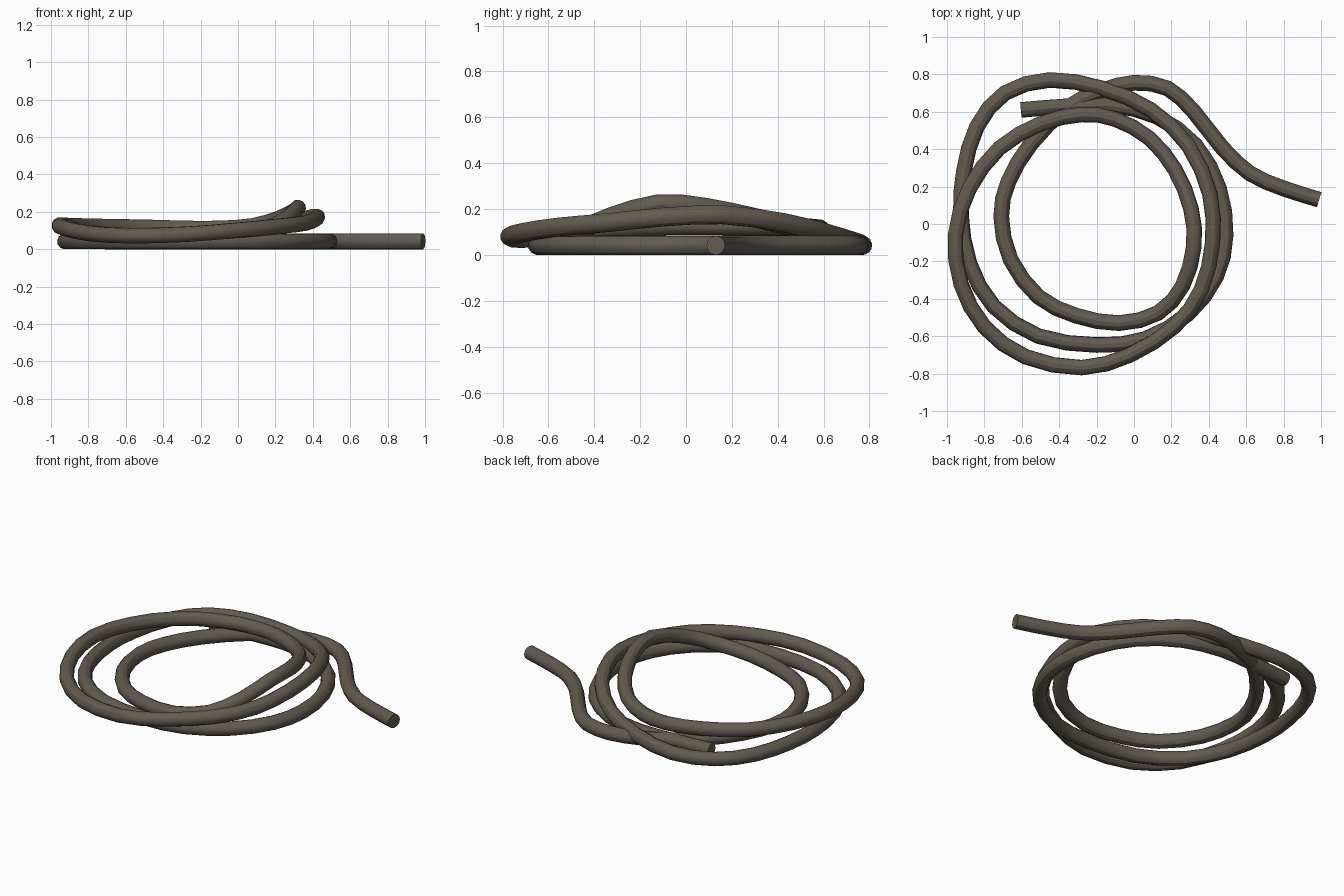
import bpy
from mathutils import Vector

R = 0.042   # rope radius
G = R       # centre height when lying on the ground

# Centre line: loose tail, inner coil, raised outer coil, ground coil, short end
path = [
    (0.99, 0.13, G), (0.80, 0.19, G), (0.62, 0.27, G), (0.47, 0.41, G), (0.32, 0.60, G),
    (0.18, 0.725, G), (0.0, 0.755, G), (-0.18, 0.71, G), (-0.36, 0.62, G),
    (-0.55, 0.43, G), (-0.67, 0.23, G), (-0.71, 0.04, G), (-0.66, -0.19, G),
    (-0.51, -0.39, G), (-0.31, -0.49, 0.045), (-0.08, -0.53, 0.06),
    (0.13, -0.475, 0.10), (0.26, -0.33, 0.165), (0.32, -0.12, 0.223),
    (0.305, 0.08, 0.208), (0.22, 0.29, 0.165), (0.08, 0.46, 0.125),
    (-0.10, 0.56, 0.112), (-0.28, 0.585, 0.112), (-0.50, 0.535, 0.118),
    (-0.72, 0.405, 0.122), (-0.88, 0.19, 0.126), (-0.955, -0.06, 0.128),
    (-0.925, -0.32, 0.112), (-0.80, -0.55, 0.085), (-0.58, -0.71, 0.072),
    (-0.28, -0.768, 0.08), (-0.02, -0.70, 0.10), (0.22, -0.545, 0.123),
    (0.36, -0.35, 0.14), (0.42, -0.10, 0.165), (0.405, 0.16, 0.175),
    (0.29, 0.42, 0.142), (0.09, 0.61, 0.095), (-0.17, 0.725, 0.06),
    (-0.45, 0.77, G), (-0.69, 0.70, G), (-0.84, 0.52, G), (-0.91, 0.28, G),
    (-0.925, 0.05, G), (-0.88, -0.21, G), (-0.75, -0.44, G),
    (-0.51, -0.60, G), (-0.20, -0.647, G), (0.06, -0.615, G),
    (0.29, -0.48, G), (0.44, -0.28, G), (0.49, -0.06, G), (0.455, 0.19, G),
    (0.33, 0.42, G), (0.12, 0.575, G), (-0.12, 0.635, G), (-0.35, 0.63, G),
    (-0.605, 0.61, G),
]


def smooth_path(points, steps):
    """Catmull-Rom curve through the points."""
    p = [Vector(q) for q in points]
    p = [2 * p[0] - p[1]] + p + [2 * p[-1] - p[-2]]
    out = []
    for a, b, c, d in zip(p, p[1:], p[2:], p[3:]):
        for i in range(steps):
            t = i / steps
            out.append(0.5 * (2 * b + (c - a) * t + (2 * a - 5 * b + 4 * c - d) * t * t
                              + (3 * b - a - 3 * c + d) * t ** 3))
    return out + [p[-2]]


# Rope: round profile swept along the path with closed ends
pts = smooth_path(path, 2)
curve = bpy.data.curves.new("rope", "CURVE")
curve.dimensions = "3D"
curve.bevel_depth = R
curve.bevel_resolution = 4
curve.use_fill_caps = True
spline = curve.splines.new("POLY")
spline.points.add(len(pts) - 1)
for sp, co in zip(spline.points, pts):
    sp.co = (*co, 1)
rope = bpy.data.objects.new("rope", curve)
bpy.context.collection.objects.link(rope)

mat = bpy.data.materials.new("dark brown rope")
mat.diffuse_color = (0.125, 0.105, 0.08, 1)
curve.materials.append(mat)

bpy.context.view_layer.objects.active = rope
rope.select_set(True)
bpy.ops.object.convert(target="MESH")
bpy.ops.object.shade_smooth_by_angle()
